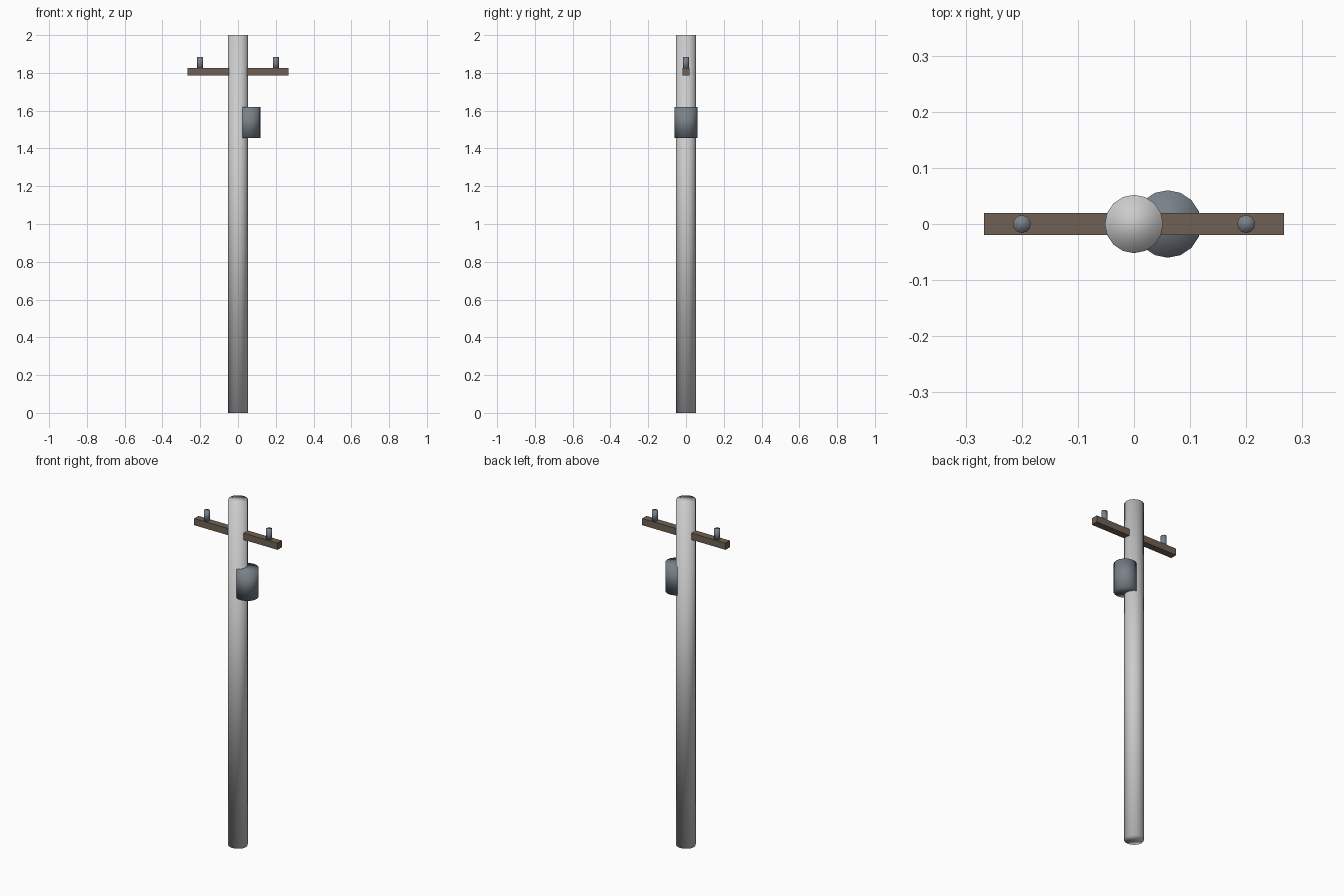
import bpy

if "Cube" in bpy.data.objects:
    bpy.data.objects.remove(bpy.data.objects["Cube"])


def material(name, color):
    mat = bpy.data.materials.new(name)
    mat.diffuse_color = (*color, 1)
    mat.use_nodes = True
    mat.node_tree.nodes["Principled BSDF"].inputs["Base Color"].default_value = mat.diffuse_color
    return mat


def cylinder(name, x, z0, z1, radius, sides, mat=None):
    bpy.ops.mesh.primitive_cylinder_add(
        vertices=sides, radius=radius, depth=z1 - z0, location=(x, 0, (z0 + z1) / 2))
    ob = bpy.context.object
    ob.name = name
    bpy.ops.object.shade_smooth()  # soft shading across the rims
    if mat:
        ob.data.materials.append(mat)
    return ob


wood = material("wood", (0.16, 0.12, 0.09))
slate = material("slate", (0.19, 0.22, 0.25))

# Main pole
cylinder("pole", 0, 0, 2, 0.052, 16)

# Transformer can, sunk into the side of the pole
cylinder("transformer", 0.06, 1.455, 1.62, 0.06, 16, slate)

# Crossarm through the pole
bpy.ops.mesh.primitive_cube_add(size=1, location=(0, 0, 1.806))
arm = bpy.context.object
arm.name = "crossarm"
arm.scale = (0.534, 0.039, 0.039)
bpy.ops.object.transform_apply(location=False, rotation=False, scale=True)
arm.data.materials.append(wood)

# Insulators near both arm ends
for side, x in (("left", -0.2), ("right", 0.2)):
    cylinder(f"insulator_{side}", x, 1.82, 1.883, 0.016, 12, slate)
